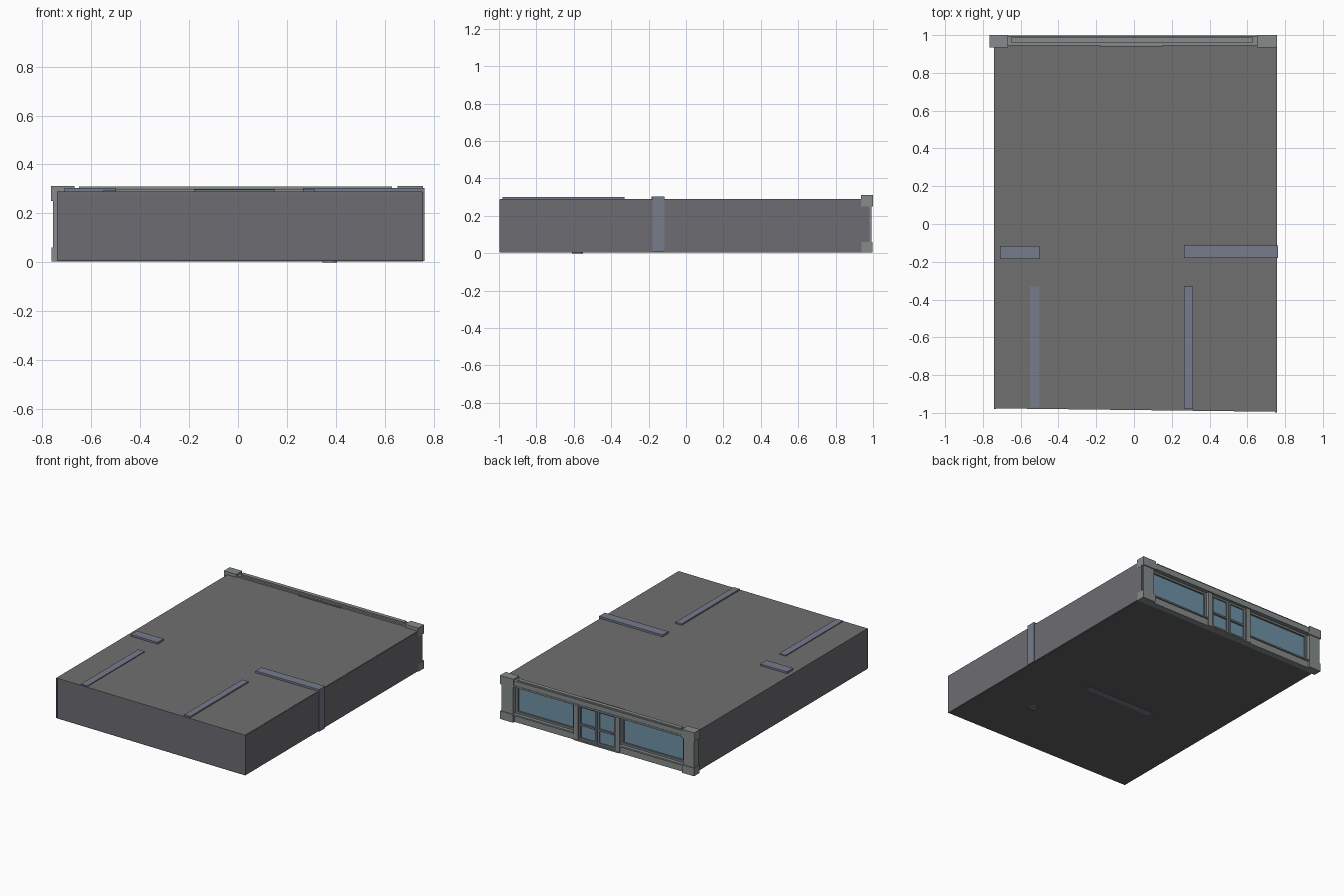
import bpy, bmesh, math

if "Cube" in bpy.data.objects:
    bpy.data.objects.remove(bpy.data.objects["Cube"])


def material(name, rgb):
    m = bpy.data.materials.new(name)
    m.diffuse_color = (*rgb, 1)
    m.use_nodes = True
    m.node_tree.nodes["Principled BSDF"].inputs["Base Color"].default_value = m.diffuse_color
    return m


ROOF = material("roof_grey", (0.16, 0.16, 0.16))
FLOOR = material("floor_grey", (0.12, 0.12, 0.12))
WALL = material("wall_grey", (0.15, 0.15, 0.17))
INNER = material("partition_blue", (0.18, 0.2, 0.26))
STONE = material("stone", (0.24, 0.26, 0.26))
FRAME = material("frame_grey", (0.17, 0.19, 0.2))
GLASS = material("glass_blue", (0.16, 0.29, 0.38))


def prism(name, pts, z0, z1, mat):
    """Vertical extrusion of a plan outline."""
    bm = bmesh.new()
    face = bm.faces.new([bm.verts.new((x, y, z0)) for x, y in pts])
    top = bmesh.ops.extrude_face_region(bm, geom=[face])["geom"]
    bmesh.ops.translate(bm, vec=(0, 0, z1 - z0),
                        verts=[v for v in top if isinstance(v, bmesh.types.BMVert)])
    bmesh.ops.recalc_face_normals(bm, faces=bm.faces)
    me = bpy.data.meshes.new(name)
    bm.to_mesh(me)
    bm.free()
    me.materials.append(mat)
    ob = bpy.data.objects.new(name, me)
    bpy.context.collection.objects.link(ob)
    return ob


def box(name, x, y, z, mat):
    return prism(name, [(x[0], y[0]), (x[1], y[0]), (x[1], y[1]), (x[0], y[1])], *z, mat)


def frame(name, x, y, z, w, mat):
    """Rectangular frame in the xz plane, w wide."""
    for side, a in (("left", x[0]), ("right", x[1] - w)):
        box(f"{name}_{side}_stile", (a, a + w), y, z, mat)
    for side, a in (("bottom", z[0]), ("top", z[1] - w)):
        box(f"{name}_{side}_rail", (x[0] + w, x[1] - w), y, (a, a + w), mat)


# Shell: floor, roof and walls, with a slightly skewed -y wall
L, R = -0.74, 0.752
plan = [(L, -0.976), (R, -0.994), (R, 0.95), (L, 0.95)]
prism("floor", plan, 0.005, 0.012, FLOOR)
prism("roof", plan, 0.28, 0.29, ROOF)
prism("rear_wall", [(L, -0.976), (R, -0.994), (R, -0.984), (L, -0.966)], 0.008, 0.286, WALL)
box("left_wall", (L, L + 0.01), (-0.98, 0.95), (0.008, 0.288), WALL)
box("right_wall", (R - 0.006, R + 0.004), (-0.998, 0.98), (0.008, 0.288), WALL)

# Interior partitions that poke through the roof
box("partition_left", (-0.71, -0.5), (-0.185, -0.117), (0.006, 0.303), INNER)
box("partition_right", (0.265, 0.762), (-0.18, -0.115), (0.006, 0.304), INNER)
box("partition_rear_right", (0.265, 0.312), (-0.98, -0.33), (0.006, 0.3), INNER)
box("partition_rear_left", (-0.55, -0.5), (-0.972, -0.33), (0.006, 0.296), INNER)
box("partition_middle", (-0.27, 0.265), (-0.175, -0.13), (0.003, 0.278), INNER)

# Round foot showing under the floor
bpy.ops.mesh.primitive_cylinder_add(vertices=16, radius=0.03, depth=0.02,
                                    location=(0.375, -0.58, 0.01))
bpy.context.object.name = "round_foot"
bpy.context.object.data.materials.append(INNER)

# Shopfront pillars with base and cap
for name, x0, x1 in (("left", -0.765, -0.668), ("right", 0.652, 0.757)):
    box(f"{name}_pillar", (x0 + 0.008, x1 - 0.006), (0.94, 0.993), (0.03, 0.265), STONE)
    box(f"{name}_pillar_base", (x0 + 0.003, x1), (0.937, 0.998), (0.003, 0.06), STONE)
    box(f"{name}_pillar_cap", (x0, x1), (0.935, 1.0), (0.25, 0.312), STONE)

# Header beam with raised coping
box("header_beam", (-0.672, 0.656), (0.945, 0.995), (0.256, 0.3), STONE)
box("header_coping", (-0.65, 0.63), (0.96, 0.988), (0.3, 0.309), STONE)
box("header_lower_trim", (-0.672, 0.656), (0.988, 0.998), (0.256, 0.268), STONE)

# Display windows either side of the door
for name, x in (("left", (-0.672, -0.17)), ("right", (0.19, 0.656))):
    box(f"{name}_bulkhead", x, (0.94, 0.982), (0.003, 0.05), STONE)
    box(f"{name}_sill", x, (0.94, 0.992), (0.05, 0.06), STONE)
    frame(f"{name}_window", x, (0.945, 0.968), (0.06, 0.256), 0.016, FRAME)
    box(f"{name}_window_glass", (x[0] + 0.01, x[1] - 0.01), (0.952, 0.956),
        (0.066, 0.25), GLASS)

# Double door between posts
box("door_threshold", (-0.17, 0.19), (0.94, 0.99), (0.003, 0.012), STONE)
for name, x in (("left", (-0.17, -0.135)), ("right", (0.155, 0.19))):
    box(f"{name}_door_post", x, (0.937, 0.988), (0.012, 0.256), STONE)
for name, x in (("left", (-0.135, 0.008)), ("right", (0.012, 0.155))):
    frame(f"{name}_door", x, (0.958, 0.978), (0.012, 0.256), 0.015, FRAME)
    box(f"{name}_door_glass", (x[0] + 0.01, x[1] - 0.01), (0.966, 0.97), (0.02, 0.248), GLASS)
    box(f"{name}_door_push_bar", (x[0] + 0.015, x[1] - 0.015), (0.958, 0.983),
        (0.115, 0.128), FRAME)
box("door_inner_lintel", (-0.18, 0.15), (0.936, 0.946), (0.256, 0.298), FRAME)
